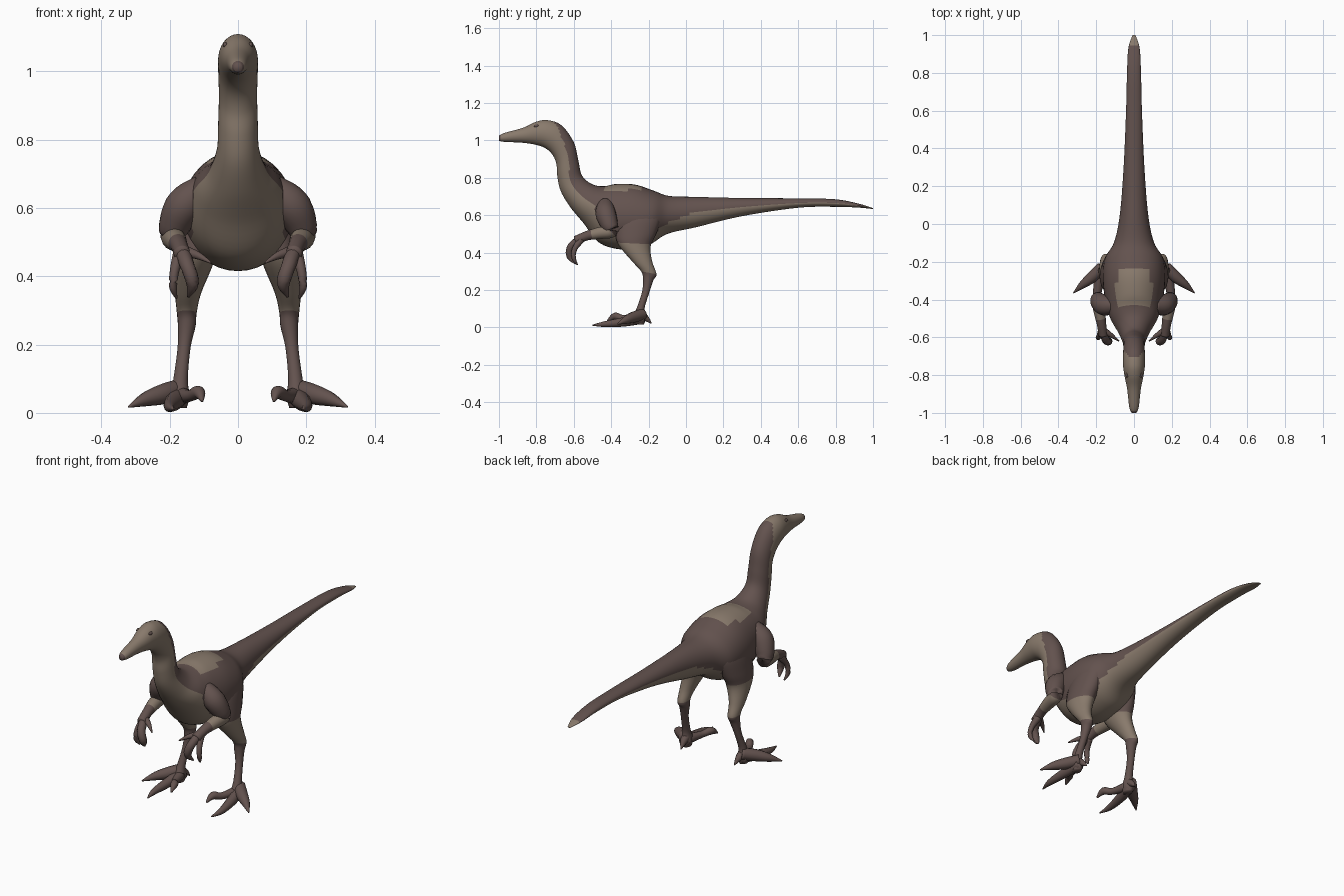
import bpy, bmesh, math
from mathutils import Vector

cube = bpy.data.objects.get("Cube")
if cube:
    bpy.data.objects.remove(cube, do_unlink=True)


def make_material(name, colour):
    mat = bpy.data.materials.new(name)
    mat.use_nodes = True
    mat.diffuse_color = (*colour, 1)
    shader = next(n for n in mat.node_tree.nodes if n.type == "BSDF_PRINCIPLED")
    shader.inputs["Base Color"].default_value = (*colour, 1)
    return mat


DARK, LIGHT = 0, 1
materials = [
    make_material("dark brown hide", (0.125, 0.085, 0.077)),
    make_material("pale tan hide", (0.25, 0.195, 0.15)),
]


def smooth_rows(rows, steps):
    """Catmull-Rom interpolation of rows, giving (row position, row)."""
    rows = [Vector(r) for r in rows]
    last = len(rows) - 1
    result = []
    for i in range(last):
        a, b = rows[max(i - 1, 0)], rows[i]
        c, d = rows[i + 1], rows[min(i + 2, last)]
        for k in range(steps):
            t = k / steps
            p = (b * 2 + (c - a) * t + (a * 2 - b * 5 + c * 4 - d) * t * t
                 + (b * 3 - a - c * 3 + d) * t ** 3) / 2
            result.append((i + t, p))
    result.append((last, rows[last]))
    return result


def loft(name, sections, sides, rule):
    """Skin ellipses given as (position, centre, side axis, up axis)."""
    bm = bmesh.new()
    angles = [math.tau * j / sides for j in range(sides)]
    rings = [[bm.verts.new(c + u * math.sin(a) + v * math.cos(a)) for a in angles]
             for _, c, u, v in sections]
    for i in range(len(rings) - 1):
        t = (sections[i][0] + sections[i + 1][0]) / 2
        for j in range(sides):
            k = (j + 1) % sides
            face = bm.faces.new((rings[i][j], rings[i][k], rings[i + 1][k], rings[i + 1][j]))
            height = math.cos(math.tau * (j + 0.5) / sides)
            face.material_index = rule(t, height)
    for ring, section in ((rings[0], sections[0]), (rings[-1], sections[-1])):
        bm.faces.new(ring).material_index = rule(section[0], 0)
    bmesh.ops.recalc_face_normals(bm, faces=bm.faces)
    mesh = bpy.data.meshes.new(name)
    bm.to_mesh(mesh)
    bm.free()
    for mat in materials:
        mesh.materials.append(mat)
    obj = bpy.data.objects.new(name, mesh)
    bpy.context.collection.objects.link(obj)
    mesh.shade_smooth()
    return obj


def profile_loft(name, rows, sides, rule, side=1, steps=5):
    """Rows: x, half width, then one edge (y, z) and the opposite edge (y, z)."""
    sections = []
    for t, (x, width, ty, tz, by, bz) in smooth_rows(rows, steps):
        top, bottom = Vector((x * side, ty, tz)), Vector((x * side, by, bz))
        sections.append((t, (top + bottom) / 2, Vector((width, 0, 0)), (top - bottom) / 2))
    return loft(name, sections, sides, rule)


def tube(name, rows, side, rule=lambda t, h: DARK, sides=12):
    """Rows: x, y, z, radius."""
    path = smooth_rows(rows, 5)
    points = [Vector((p[0] * side, p[1], p[2])) for _, p in path]
    sections = []
    for i, (t, p) in enumerate(path):
        tangent = points[min(i + 1, len(points) - 1)] - points[max(i - 1, 0)]
        turn = tangent.to_track_quat("Z", "Y")
        r = max(p[3], 0.002)
        sections.append((t, points[i], turn @ Vector((r, 0, 0)), turn @ Vector((0, r, 0))))
    return loft(name, sections, sides, rule)


def ramp(t, stops):
    """Piecewise linear lookup."""
    for (t0, v0), (t1, v1) in zip(stops, stops[1:]):
        if t <= t1:
            return v0 + (v1 - v0) * (t - t0) / (t1 - t0)
    return stops[-1][1]


# Head, neck, torso and tail: half width, upper edge, lower edge
body_rows = [
    (.012, -1, 1.025, -1, .998),
    (.025, -.97, 1.04, -.97, .992),
    (.036, -.87, 1.068, -.88, .988),
    (.05, -.8, 1.1, -.81, .978),
    (.058, -.74, 1.108, -.755, .96),
    (.058, -.665, 1.08, -.715, .925),
    (.056, -.6, .99, -.693, .875),
    (.058, -.575, .89, -.688, .81),
    (.062, -.555, .81, -.67, .73),
    (.085, -.5, .765, -.62, .645),
    (.125, -.44, .755, -.55, .56),
    (.15, -.37, .767, -.46, .45),
    (.165, -.27, .763, -.32, .415),
    (.155, -.17, .73, -.2, .44),
    (.105, -.09, .703, -.1, .5),
    (.075, .05, .698, .05, .535),
    (.055, .3, .692, .3, .595),
    (.042, .6, .69, .6, .64),
    (.037, .8, .685, .8, .645),
    (.03, .93, .66, .93, .64),
    (.008, 1, .638, 1, .633),
]
BELLY_LINE = [(0, 1.1), (4.3, 1.1), (5.3, .3), (8, 0), (10, 0), (11, -.45),
              (12.5, -.85), (13.5, -.6), (15, -.05), (20, -.1)]


def body_colour(t, height):
    beak_tip = t < .5
    tail_tip = t > 19.2
    back_patch = 10.2 < t < 12.4 and height > .72 + .06 * (t - 10)
    pale = tail_tip or back_patch or height < ramp(t, BELLY_LINE)
    return LIGHT if pale and not beak_tip else DARK


profile_loft("body", [(0, *row) for row in body_rows], 36, body_colour, steps=6)

# Leg down to the ankle: front edge, back edge
leg_rows = [
    (.09, .03, -.31, .66, -.17, .66),
    (.1, .06, -.365, .59, -.13, .6),
    (.118, .06, -.375, .5, -.16, .5),
    (.128, .055, -.36, .44, -.19, .43),
    (.146, .038, -.285, .35, -.18, .35),
    (.15, .029, -.24, .3, -.158, .285),
    (.15, .026, -.23, .26, -.175, .25),
    (.158, .019, -.235, .19, -.195, .19),
    (.168, .021, -.265, .1, -.222, .1),
    (.17, .028, -.29, .05, -.215, .05),
    (.17, .02, -.28, .015, -.225, .015),
]
arm_rows = [
    (.1, -.43, .66, .04),
    (.155, -.43, .61, .055),
    (.185, -.41, .55, .047),
    (.19, -.4, .515, .036),
    (.183, -.46, .505, .032),
    (.172, -.53, .49, .025),
    (.163, -.59, .465, .024),
]
digits = {
    "middle_toe": [(.17, -.23, .05, .03), (.19, -.33, .03, .025),
                   (.2, -.43, .018, .016), (.19, -.5, .012, .003)],
    "outer_toe": [(.17, -.23, .07, .03), (.22, -.28, .055, .03),
                  (.27, -.32, .04, .021), (.32, -.365, .018, .003)],
    "sickle_toe": [(.165, -.26, .05, .025), (.14, -.34, .05, .017),
                   (.115, -.38, .06, .019), (.105, -.42, .035, .004)],
    "hind_toe": [(.17, -.25, .07, .025), (.165, -.215, .05, .017),
                 (.16, -.185, .022, .003)],
    "thumb": [(.165, -.56, .475, .018), (.12, -.59, .462, .012), (.08, -.62, .44, .003)],
    "middle_finger": [(.163, -.57, .47, .022), (.148, -.615, .43, .021),
                      (.133, -.62, .38, .019), (.145, -.59, .34, .004)],
    "outer_finger": [(.17, -.56, .47, .02), (.185, -.595, .42, .014),
                     (.19, -.6, .37, .012), (.18, -.58, .335, .003)],
}

for label, side in (("left", 1), ("right", -1)):
    profile_loft(label + "_leg", leg_rows, 20,
                 lambda t, h: LIGHT if 2.8 < t < 5 else DARK, side)
    tube(label + "_arm", arm_rows, side,
         lambda t, h: LIGHT if 3 < t < 4.6 else DARK, sides=18)
    for part, rows in digits.items():
        tube(label + "_" + part, rows, side)

    # Eye
    bpy.ops.mesh.primitive_uv_sphere_add(segments=16, ring_count=8, radius=.012,
                                         location=(.037 * side, -.8, 1.077))
    eye = bpy.context.object
    eye.name = label + "_eye"
    eye.scale = (.6, 1.2, .7)
    eye.data.materials.append(materials[DARK])
    eye.data.shade_smooth()
